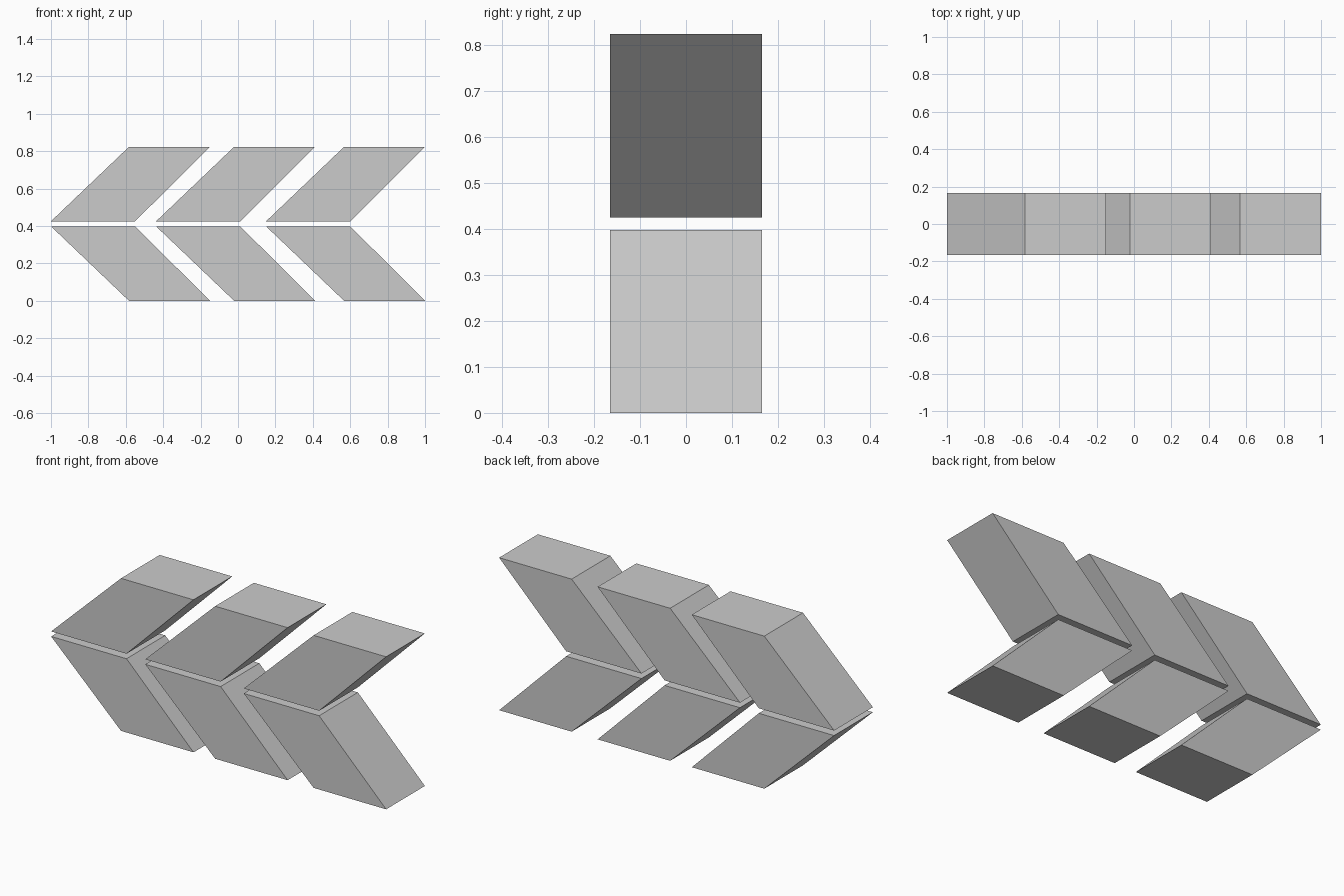
import bpy, bmesh

if "Cube" in bpy.data.objects:
    bpy.data.objects.remove(bpy.data.objects["Cube"])

HALF_DEPTH = 0.165
HEIGHT = 0.823


def slanted_block(name, offset, flip):
    """Extrude a slanted four-sided profile along y; flip mirrors it in z."""
    profile = [(-1.0, 0.425), (-0.55, 0.425), (-0.15, HEIGHT), (-0.583, HEIGHT)]
    bm = bmesh.new()
    verts = [bm.verts.new((x + offset, -HALF_DEPTH, HEIGHT - z if flip else z))
             for x, z in profile]
    face = bm.faces.new(verts)
    result = bmesh.ops.extrude_face_region(bm, geom=[face])
    moved = [g for g in result["geom"] if isinstance(g, bmesh.types.BMVert)]
    bmesh.ops.translate(bm, verts=moved, vec=(0, 2 * HALF_DEPTH, 0))
    bmesh.ops.recalc_face_normals(bm, faces=bm.faces)
    mesh = bpy.data.meshes.new(name)
    bm.to_mesh(mesh)
    bm.free()
    obj = bpy.data.objects.new(name, mesh)
    bpy.context.collection.objects.link(obj)


# Three chevrons in a row, each an upper and a lower arm
for i, offset in enumerate((0.0, 0.562, 1.15), start=1):
    slanted_block(f"upper_chevron_arm_{i}", offset, False)
    slanted_block(f"lower_chevron_arm_{i}", offset, True)
